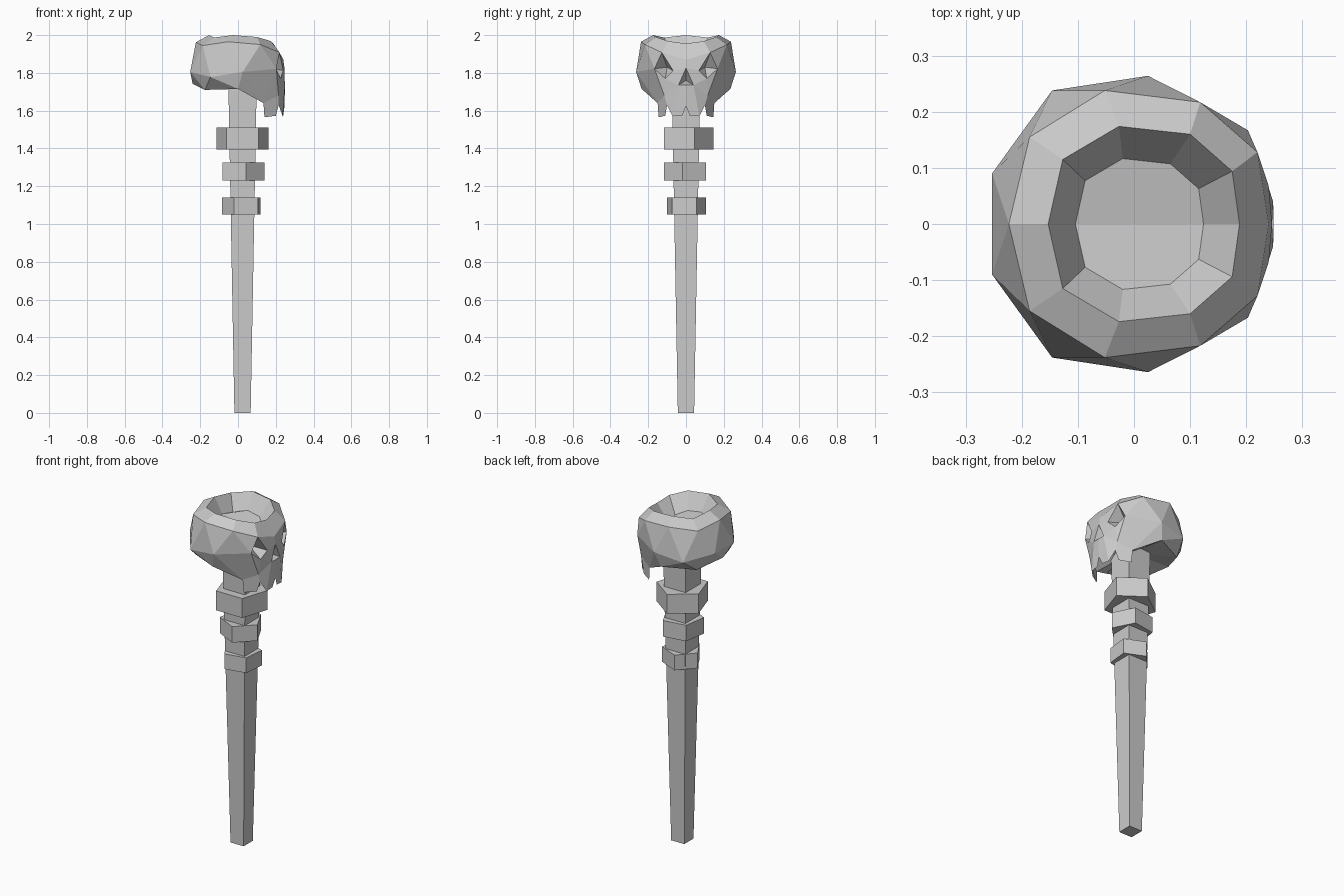
import bpy, bmesh
from math import cos, sin, radians, pi
from mathutils import Vector

if "Cube" in bpy.data.objects:
    bpy.data.objects.remove(bpy.data.objects["Cube"])

CX = 0.024  # shaft axis


def make_object(name, bm):
    bmesh.ops.recalc_face_normals(bm, faces=bm.faces[:])
    me = bpy.data.meshes.new(name)
    bm.to_mesh(me)
    bm.free()
    ob = bpy.data.objects.new(name, me)
    bpy.context.collection.objects.link(ob)
    return ob


def prism(name, sides, r0, r1, z0, z1, angle):
    bm = bmesh.new()
    rings = []
    for r, z in ((r0, z0), (r1, z1)):
        rings.append([bm.verts.new((CX + r * cos(radians(angle) + 2 * pi * i / sides),
                                    r * sin(radians(angle) + 2 * pi * i / sides), z))
                      for i in range(sides)])
    for i in range(sides):
        j = (i + 1) % sides
        bm.faces.new((rings[0][i], rings[0][j], rings[1][j], rings[1][i]))
    bm.faces.new(rings[0][::-1])
    bm.faces.new(rings[1])
    return make_object(name, bm)


# tapered square shaft
prism("shaft", 4, 0.043 * 2 ** 0.5, 0.075 * 2 ** 0.5, 0, 1.74, 45)

# three five-sided collars, each turned differently
for name, r, z0, z1, angle in (("upper_collar", 0.145, 1.395, 1.51, 90),
                               ("middle_collar", 0.118, 1.23, 1.325, -9),
                               ("lower_collar", 0.109, 1.05, 1.14, 30)):
    prism(name, 5, r, r, z0, z1, angle)

# skull: one half, looking along +x, later mirrored across y
bm = bmesh.new()


def points(*cos_list):
    return [bm.verts.new(c) for c in cos_list]


def face(*vs):
    bm.faces.new(vs)


# horizontal half rings, front to back: brow, crest, widest, base
brow = points((.24, 0, 1.87), (.22, .128, 1.908), (.118, .217, 1.95),
              (-.052, .238, 1.965), (-.186, .155, 1.945), (-.223, 0, 1.962))
crest = points((.188, 0, 1.955), (.175, .094, 1.968), (.1, .16, 1.99),
               (-.027, .174, 2.0), (-.127, .115, 1.987), (-.153, 0, 2.0))
bowl = [bm.verts.new((v.co.x * .67 - .002, v.co.y * .67, v.co.z - .09)) for v in crest]
wide = points((.203, .167, 1.822), (.025, .264, 1.805), (-.146, .238, 1.778),
              (-.253, .09, 1.805), (-.253, 0, 1.805))
base = points((.135, .15, 1.64), (0, .235, 1.715), (-.175, .15, 1.71), (-.24, 0, 1.742))

# rim and sunken bowl
for a, b in ((brow, crest), (crest, bowl)):
    for i in range(5):
        face(a[i], a[i + 1], b[i + 1], b[i])
face(*bowl)

# zigzag side walls
for i in range(4):
    face(brow[i + 1], wide[i], brow[i + 2])
    face(wide[i], wide[i + 1], brow[i + 2])
for i in range(3):
    face(wide[i], base[i], wide[i + 1])
    face(wide[i + 1], base[i], base[i + 1])
face(wide[3], base[3], wide[4])

# face: eye rim, nose hole, cheek
eye_in, eye_low, eye_deep = points((.24, .068, 1.812), (.225, .11, 1.77), (.14, .1, 1.83))
nose_top, nose_side, nose_mid, nose_deep = points(
    (.246, 0, 1.825), (.248, .04, 1.735), (.249, 0, 1.735), (.18, 0, 1.76))
cheek, = points((.215, .115, 1.68))
rim = [brow[1], wide[0], eye_low, eye_in]
for i in range(4):
    face(rim[i], rim[(i + 1) % 4], eye_deep)
face(brow[0], brow[1], eye_in)
face(brow[0], eye_in, nose_top)
face(nose_top, eye_in, eye_low, nose_side)
face(nose_top, nose_side, nose_deep)
face(nose_side, nose_mid, nose_deep)
face(wide[0], eye_low, cheek)
face(wide[0], cheek, base[0])
face(eye_low, nose_side, cheek)

# jagged upper teeth
teeth = points((.14, .145, 1.565), (.2, .11, 1.573), (.215, .1, 1.63),
               (.237, .07, 1.57), (.24, .02, 1.575), (.246, 0, 1.625))
face(base[0], cheek, teeth[2], teeth[1], teeth[0])
face(cheek, nose_side, teeth[3], teeth[2])
face(nose_side, teeth[4], teeth[3])
face(nose_side, nose_mid, teeth[5], teeth[4])

# underside and palate
under, = points((.02, 0, 1.735))
for i in range(3):
    face(base[i], base[i + 1], under)
face(base[0], cheek, under)
face(cheek, nose_mid, under)

skull = make_object("skull", bm)
mirror = skull.modifiers.new("mirror", "MIRROR")
mirror.use_axis = (False, True, False)
mirror.use_clip = True
mirror.merge_threshold = 0.0005
